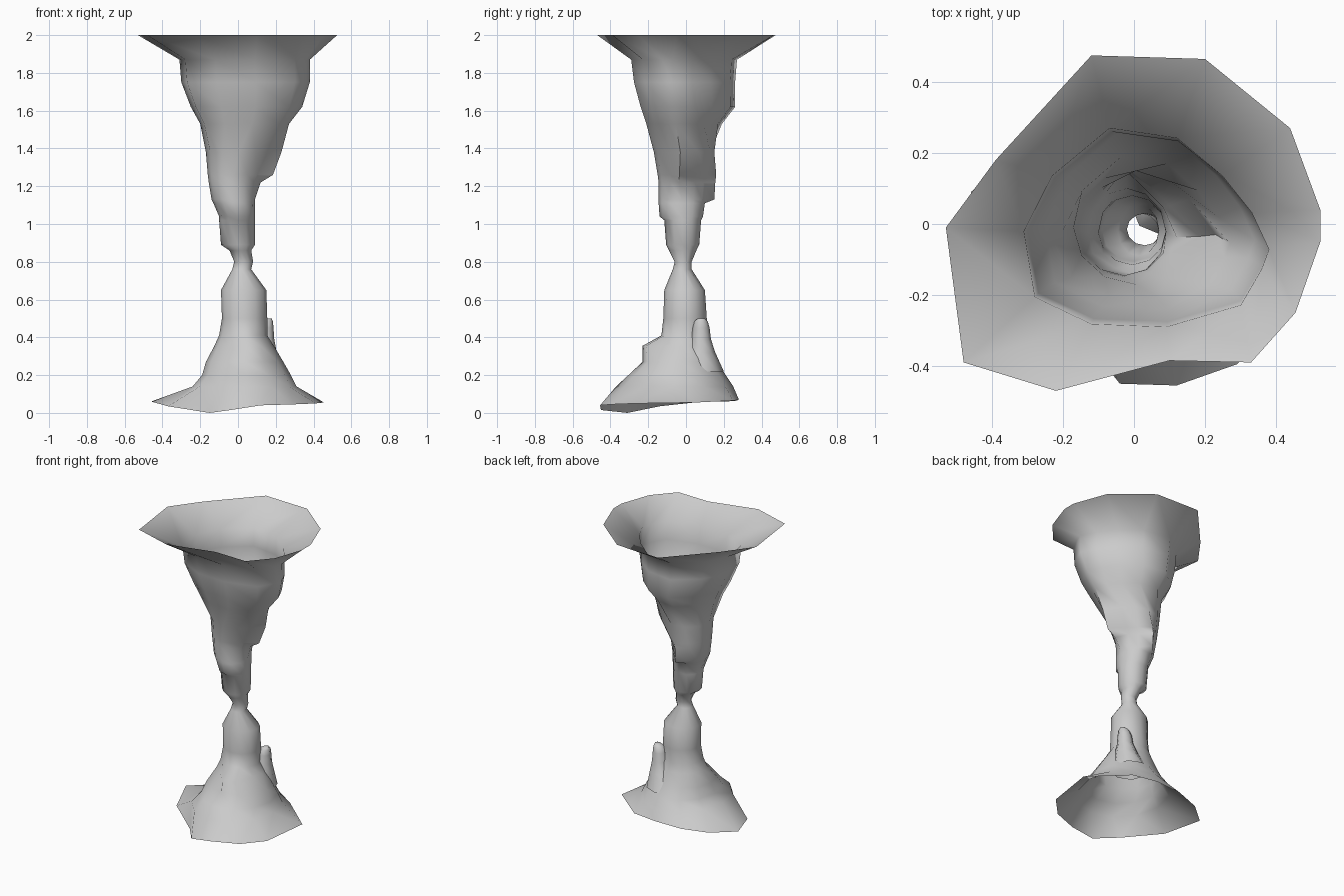
import bpy
from math import cos, sin, pi, radians

cube = bpy.data.objects.get("Cube")
if cube:
    bpy.data.objects.remove(cube, do_unlink=True)

stone = bpy.data.materials.new("grey stone")
stone.use_nodes = True
stone.diffuse_color = (0.6, 0.6, 0.6, 1)
stone.node_tree.nodes["Principled BSDF"].inputs["Base Color"].default_value = (0.6, 0.6, 0.6, 1)


def circle(sides):
    """Unit circle running left, front, right, back."""
    angles = [pi + 2 * pi * k / sides for k in range(sides)]
    return [(cos(a), sin(a)) for a in angles]


def ring(outline, z, left, right, front, back):
    """Unit outline fitted to its bounds."""
    cx, cy = (left + right) / 2, (front + back) / 2
    rx, ry = (right - left) / 2, (back - front) / 2
    return [(cx + rx * u, cy + ry * v, z) for u, v in outline]


def loft(name, rings, cap=False):
    """Skin a stack of rings from the top down."""
    n = len(rings[0])
    verts = [v for r in rings for v in r]
    faces = []
    for i in range(len(rings) - 1):
        for k in range(n):
            j = (k + 1) % n
            faces.append((i * n + k, (i + 1) * n + k, (i + 1) * n + j, i * n + j))
    if cap:
        faces.append(tuple(range(n)))
    mesh = bpy.data.meshes.new(name)
    mesh.from_pydata(verts, [], faces)
    mesh.materials.append(stone)
    obj = bpy.data.objects.new(name, mesh)
    bpy.context.collection.objects.link(obj)
    bpy.ops.object.select_all(action="DESELECT")
    obj.select_set(True)
    bpy.context.view_layer.objects.active = obj
    bpy.ops.object.shade_smooth_by_angle(angle=radians(60))


# Flared ceiling rim
rim = [(-.53, -.01), (-.48, -.39), (-.22, -.47), (.10, -.385), (.33, -.39), (.455, -.25),
       (.525, -.05), (.525, .04), (.44, .27), (.20, .465), (-.12, .475), (-.39, .18)]

# Uneven floor rim
foot = [(-.46, .09, .06), (-.37, -.14, .035), (-.15, -.31, 0), (-.04, -.45, .015),
        (.12, -.455, .04), (.29, -.395, .045), (.41, -.27, .05), (.455, .05, .055),
        (.22, .25, .065), (.04, .28, .07), (-.15, .27, .065), (-.32, .21, .06)]

# Lopsided outline of the funnel, as a unit shape
funnel = [(-1, -.04), (-.91, -.7), (-.45, -.97), (.16, -1), (.77, -.78), (.94, -.42),
          (1, -.22), (.86, .15), (.62, .52), (.25, .9), (-.3, 1), (-.77, .52)]

# Bounds of the column: height, left, right, front, back
bounds = [
    (1.87, -.31, .38, -.29, .27),
    (1.75, -.30, .38, -.275, .26),
    (1.62, -.25, .34, -.24, .26),
    (1.53, -.20, .27, -.21, .19),
    (1.38, -.17, .18, -.17, .15),
    (1.26, -.16, .12, -.15, .12),
    (1.22, -.155, .10, -.145, .11),
    (1.13, -.14, .09, -.145, .10),
    (1.11, -.13, .09, -.145, .10),
    (1.04, -.10, .09, -.14, .09),
    (1.02, -.10, .09, -.115, .08),
    (.89, -.09, .09, -.105, .07),
    (.86, -.045, .07, -.09, .055),
    (.80, -.02, .08, -.06, .03),
    (.76, -.03, .07, -.07, .03),
    (.65, -.09, .15, -.115, .10),
    (.50, -.085, .155, -.12, .11),
    (.41, -.10, .155, -.13, .11),
    (.355, -.125, .19, -.15, .13),
    (.27, -.17, .24, -.23, .165),
    (.20, -.19, .28, -.305, .21),
    (.14, -.24, .31, -.37, .25),
]
oval = circle(12)
body = {row[0]: ring(funnel if row[0] > 1.5 else oval, *row) for row in bounds}


def push(z, k, dx, dy):
    """Move one point of a body ring sideways."""
    x, y, h = body[z][k]
    body[z][k] = (x + dx, y + dy, h)


# Hanging drips on the right and back, rock ledge at the front
for z, out in ((1.38, .05), (1.26, .065), (1.22, .02)):
    push(z, 6, out, -.02)
for z, out in ((1.26, .04), (1.22, .045), (1.13, .05)):
    push(z, 9, 0, out)
for k in (3, 4):
    push(.355, k, .01, -.08)

loft("stone_column", [[(x, y, 2) for x, y in rim]] + list(body.values()) + [foot])

# Small stump rising from the base: height, radius, centre
stump_rows = [(.50, .018, .16), (.485, .035, .15), (.45, .045, .143), (.39, .052, .14), (.32, .075, .13), (.22, .12, .10)]
octagon = circle(8)
loft("side_stump", [ring(octagon, z, c - r, c + r, .08 - r, .08 + r) for z, r, c in stump_rows], cap=True)
